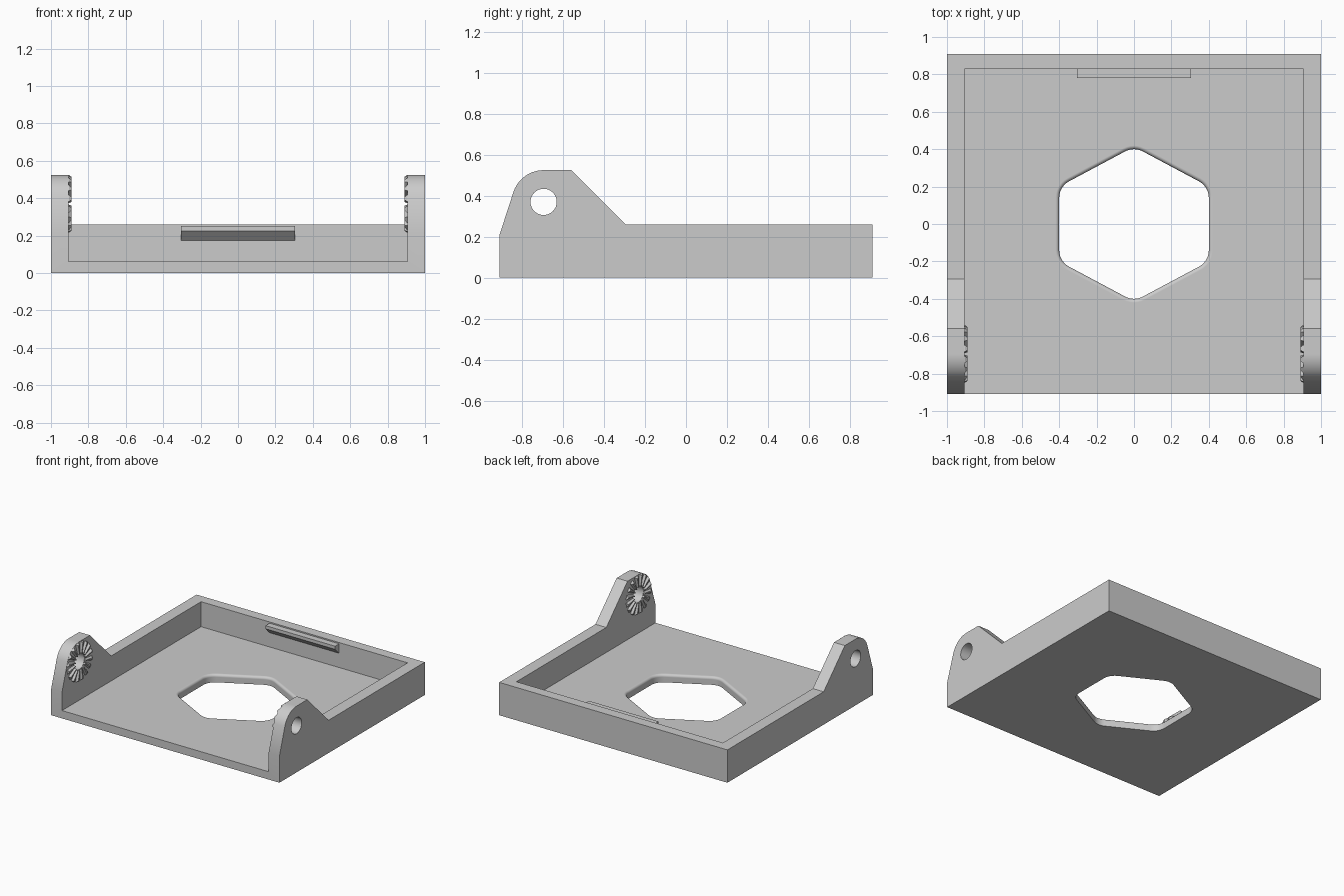
import bpy, bmesh
from math import sin, cos, pi, radians
from mathutils import Vector

cube = bpy.data.objects.get("Cube")
if cube:
    bpy.data.objects.remove(cube, do_unlink=True)

grey = bpy.data.materials.new("light grey")
grey.use_nodes = True
grey.diffuse_color = (0.6, 0.6, 0.6, 1)
grey.node_tree.nodes["Principled BSDF"].inputs["Base Color"].default_value = (0.6, 0.6, 0.6, 1)


def loft(bm, rings):
    """Skin a stack of matching rings and cap both ends."""
    loops = [[bm.verts.new(p) for p in ring] for ring in rings]
    n = len(loops[0])
    for a, b in zip(loops, loops[1:]):
        for i in range(n):
            j = (i + 1) % n
            bm.faces.new((a[i], a[j], b[j], b[i]))
    bm.faces.new(loops[0][::-1])
    bm.faces.new(loops[-1])


def make(name, solids):
    bm = bmesh.new()
    for rings in solids:
        loft(bm, rings)
    bmesh.ops.recalc_face_normals(bm, faces=bm.faces)
    mesh = bpy.data.meshes.new(name)
    bm.to_mesh(mesh)
    bm.free()
    mesh.materials.append(grey)
    obj = bpy.data.objects.new(name, mesh)
    bpy.context.collection.objects.link(obj)
    return obj


def along_x(profile, x0, x1):
    return [[(x, y, z) for y, z in profile] for x in (x0, x1)]


def activate(obj):
    bpy.ops.object.select_all(action='DESELECT')
    obj.select_set(True)
    bpy.context.view_layer.objects.active = obj


def cut(obj, cutter):
    cutter.hide_render = True
    mod = obj.modifiers.new("cut", 'BOOLEAN')
    mod.operation = 'DIFFERENCE'
    mod.solver = 'EXACT'
    mod.object = cutter
    activate(obj)
    bpy.ops.object.modifier_apply(modifier=mod.name)
    bpy.data.objects.remove(cutter, do_unlink=True)


# Tray body: side silhouette with rounded ears, run across the full width
PY, PZ, EAR = -0.695, 0.37, 0.155
arc = [(PY + EAR * cos(radians(a)), PZ + EAR * sin(radians(a)))
       for a in [161.5 - 71.5 * i / 10 for i in range(11)]]
side = [(-0.91, 0), (-0.91, 0.21)] + arc + [
    (-0.56, PZ + EAR), (-0.295, 0.26), (0.91, 0.26), (0.91, 0)]
tray = make("tray", [along_x(side, -1, 1)])

# Hollow, open at the front and top
hollow = [(-2, 0.062), (0.83, 0.062), (0.83, 2), (-2, 2)]
cut(tray, make("hollow_cutter", [along_x(hollow, -0.905, 0.905)]))

# Pivot holes through both ears
circle = [(PY + 0.064 * cos(2 * pi * i / 32), PZ + 0.064 * sin(2 * pi * i / 32))
          for i in range(32)]
cut(tray, make("pivot_cutter", [along_x(circle, -1.2, 1.2)]))


# Rounded hexagonal floor opening with a softened upper rim
def hexagon(z, grow):
    corners = [(0.3, 0.14, 0, 62), (0, 0.3, 62, 118), (-0.3, 0.14, 118, 180),
               (-0.3, -0.14, 180, 242), (0, -0.3, 242, 298), (0.3, -0.14, 298, 360)]
    ring = []
    for x, y, a0, a1 in corners:
        for i in range(7):
            a = radians(a0 + (a1 - a0) * i / 6)
            ring.append((x + (0.1 + grow) * cos(a), y + (0.1 + grow) * sin(a), z))
    return ring


rim = [(0.042 + 0.02 * sin(t), 0.02 * (1 - cos(t)))
       for t in [pi / 2 * i / 5 for i in range(6)]]
levels = [(-0.1, 0)] + rim + [(0.15, 0.02)]
cut(tray, make("opening_cutter", [[hexagon(z, g) for z, g in levels]]))

activate(tray)
bpy.ops.object.shade_smooth_by_angle(angle=radians(30))
weighted = tray.modifiers.new("flat_normals", 'WEIGHTED_NORMAL')
weighted.keep_sharp = True

# Snap ledge on the inside of the back wall, undercut below
ledge = [(0.835, 0.175), (0.83, 0.175), (0.78, 0.225), (0.78, 0.25), (0.835, 0.25)]
make("snap_ledge", [along_x(ledge, -0.305, 0.305)])

# Radial locking teeth around the pivots, on the inner ear faces
TEETH = 16
teeth = []
for k in range(TEETH):
    a = 2 * pi * (k + 0.5) / TEETH
    out = Vector((0, cos(a), sin(a)))
    across = Vector((0, -sin(a), cos(a)))
    centre = Vector((0, PY, PZ))
    rings = []
    for x, shrink, r1 in ((0.91, 1, 0.153), (0.903, 1, 0.153), (0.889, 0.35, 0.145)):
        ring = []
        for r, w in ((0.066, -0.008), (r1, -0.018), (r1, 0.018), (0.066, 0.008)):
            ring.append(centre + out * r + across * w * shrink + Vector((x, 0, 0)))
        rings.append(ring)
    teeth.append(rings)
locking_teeth = make("locking_teeth", teeth)
locking_teeth.modifiers.new("both_sides", 'MIRROR').use_axis[0] = True
